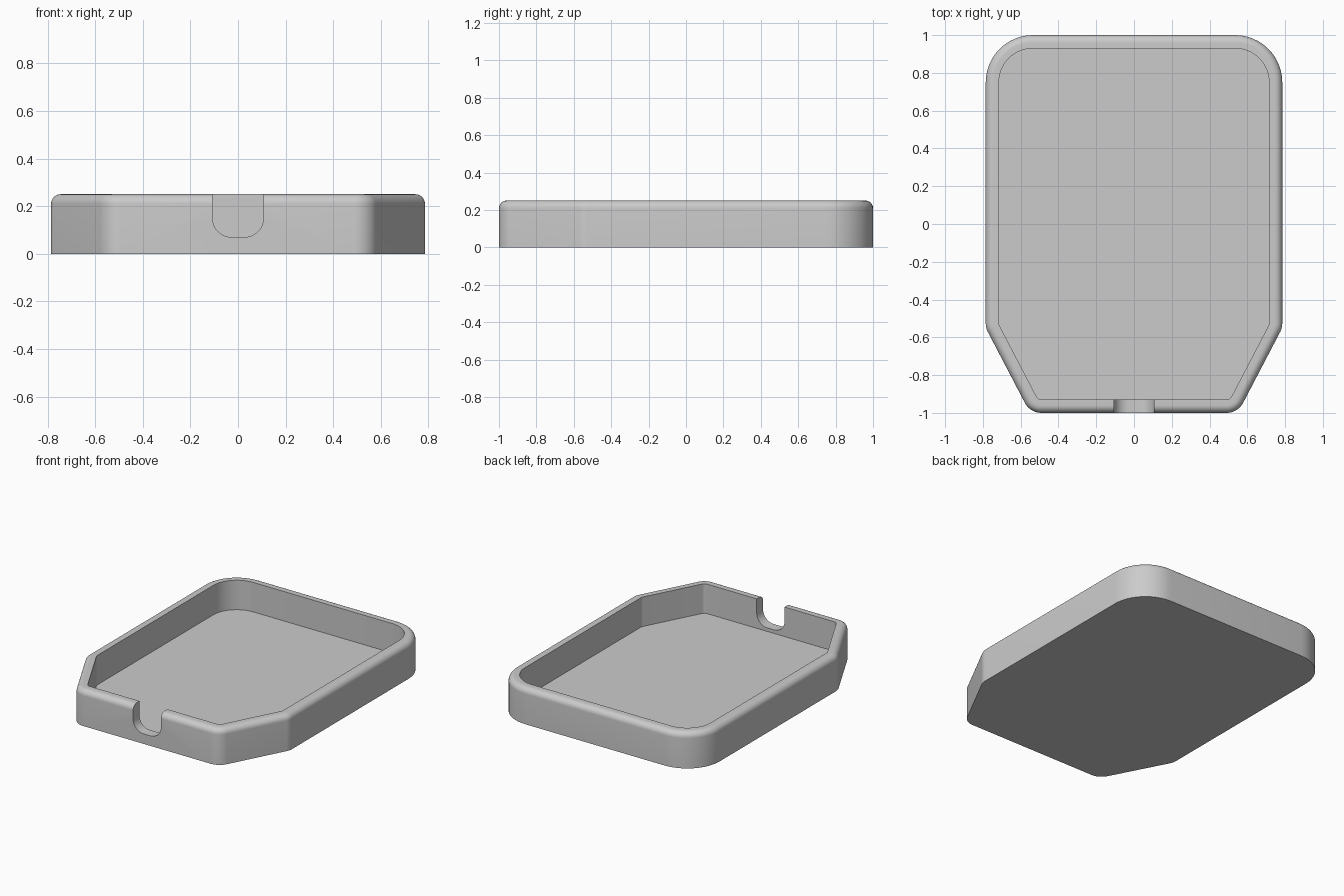
import bpy, bmesh, math
from mathutils import Vector

cube = bpy.data.objects.get("Cube")
if cube:
    bpy.data.objects.remove(cube, do_unlink=True)

HEIGHT, WALL, FLOOR, EDGE = 0.25, 0.07, 0.045, 0.04

grey = bpy.data.materials.new("plain grey")
grey.use_nodes = True
grey.diffuse_color = (0.6, 0.6, 0.6, 1)
grey.node_tree.nodes["Principled BSDF"].inputs["Base Color"].default_value = (0.6, 0.6, 0.6, 1)


def rounded(corners, inset=0.0, steps=12):
    """Counter-clockwise outline with an arc at each (x, y, radius) corner."""
    pts = []
    for i, (x, y, r) in enumerate(corners):
        p = Vector((x, y))
        a = (p - Vector(corners[i - 1][:2])).normalized()
        b = (Vector(corners[(i + 1) % len(corners)][:2]) - p).normalized()
        if r == 0:
            pts.append(p)
            continue
        turn = a.angle(b)
        centre = p + (b - a).normalized() * r / math.cos(turn / 2)
        start = math.atan2(-a.x, a.y)
        for k in range(steps + 1):
            t = start + turn * k / steps
            pts.append(centre + Vector((math.cos(t), math.sin(t))) * (r - inset))
    return pts


def make_object(name, bm):
    bmesh.ops.recalc_face_normals(bm, faces=bm.faces)
    mesh = bpy.data.meshes.new(name)
    bm.to_mesh(mesh)
    bm.free()
    mesh.materials.append(grey)
    obj = bpy.data.objects.new(name, mesh)
    bpy.context.collection.objects.link(obj)
    return obj


def loft(name, rings):
    """Join matching rings of points and cap both ends."""
    bm = bmesh.new()
    loops = [[bm.verts.new(p) for p in ring] for ring in rings]
    for low, high in zip(loops, loops[1:]):
        for i in range(len(low)):
            bm.faces.new((low[i - 1], low[i], high[i], high[i - 1]))
    bm.faces.new(loops[0])
    bm.faces.new(loops[-1])
    return make_object(name, bm)


# Tray: rounded back corners, tapered front, soft outer top edge
half = [(0.55, -1, 0.1), (0.785, -0.55, 0.1), (0.785, 1, 0.25)]
plan = half + [(-x, y, r) for x, y, r in reversed(half)]
section = [(0, 0)]
for k in range(9):
    t = math.pi / 2 * k / 8
    section.append((EDGE * (1 - math.cos(t)), HEIGHT - EDGE + EDGE * math.sin(t)))
section += [(WALL, HEIGHT), (WALL, FLOOR)]
tray = loft("tray", [[(p.x, p.y, z) for p in rounded(plan, inset)] for inset, z in section])

# Round-bottomed notch through the front wall
slot = [(-0.107, 0.07, 0.08), (0.107, 0.07, 0.08), (0.107, 0.4, 0), (-0.107, 0.4, 0)]
cutter = loft("notch_cutter", [[(p.x, y, p.y) for p in rounded(slot)] for y in (-1.1, -0.85)])
cutter.hide_render = True

cut = tray.modifiers.new("front notch", "BOOLEAN")
cut.operation, cut.solver, cut.object = "DIFFERENCE", "EXACT", cutter
bpy.ops.object.select_all(action="DESELECT")
bpy.context.view_layer.objects.active = tray
tray.select_set(True)
bpy.ops.object.modifier_apply(modifier=cut.name)
bpy.data.objects.remove(cutter, do_unlink=True)
bpy.ops.object.shade_smooth_by_angle(angle=math.radians(30))
